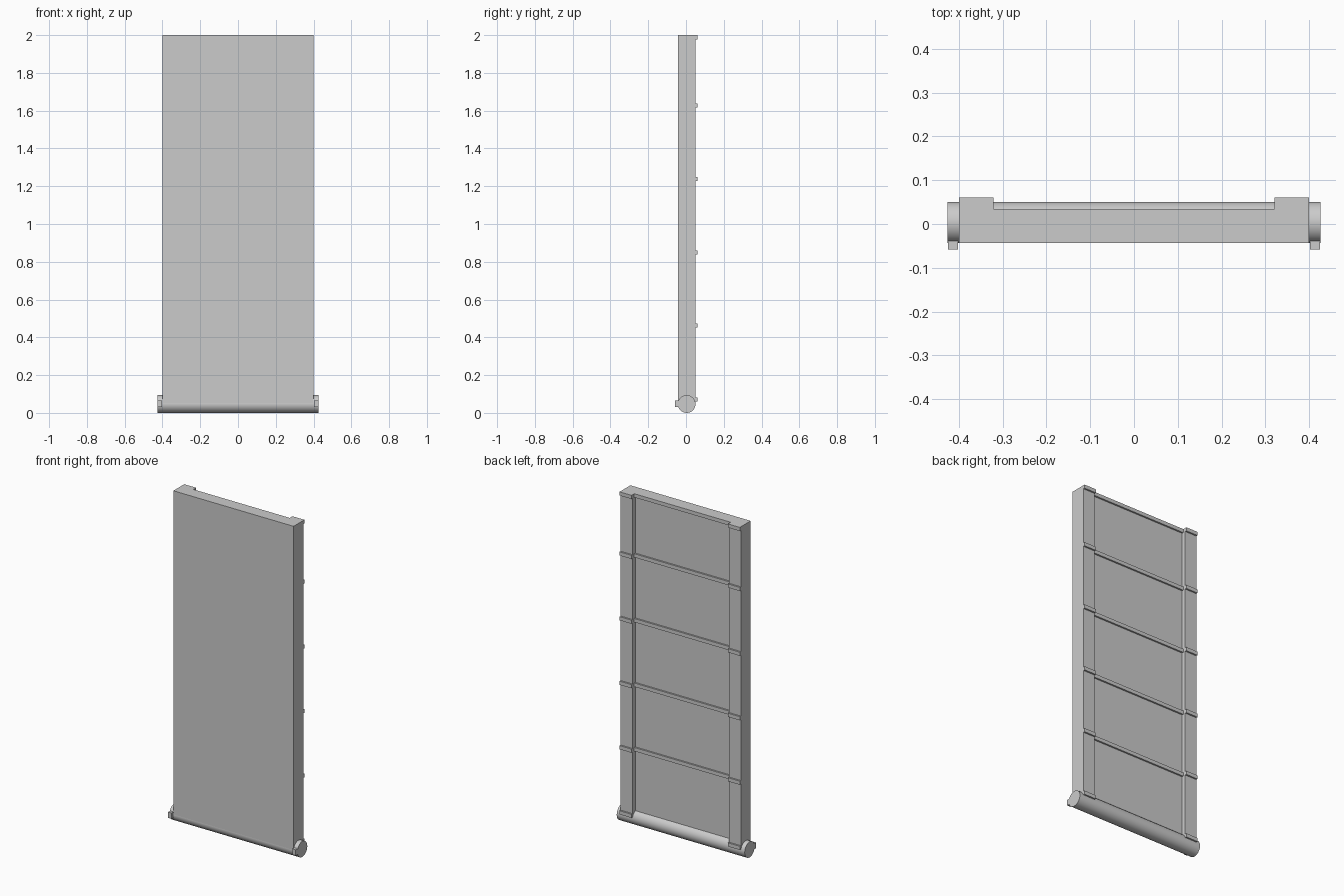
import bpy, math

if "Cube" in bpy.data.objects:
    bpy.data.objects.remove(bpy.data.objects["Cube"])

FRONT = -0.043      # front face of the slab
RECESS = 0.024      # back of the recessed web
BACK = 0.050        # back of the side flanges
RIB = 0.010         # how far ribs stand proud
AXLE_Y, AXLE_R = 0.0035, 0.047


def profile_prism(name, pts, z0, z1):
    """Extrude a closed xy outline from z0 to z1."""
    n = len(pts)
    verts = [(x, y, z) for z in (z0, z1) for x, y in pts]
    faces = [list(range(n))[::-1], list(range(n, 2 * n))]
    faces += [(i, (i + 1) % n, n + (i + 1) % n, n + i) for i in range(n)]
    mesh = bpy.data.meshes.new(name)
    mesh.from_pydata(verts, [], faces)
    obj = bpy.data.objects.new(name, mesh)
    bpy.context.collection.objects.link(obj)
    return obj


def channel(front, web, flange):
    """Channel outline: wide slab with two flanges on the back."""
    right = [(0.40, front), (0.40, flange), (0.321, flange), (0.321, web)]
    return right + [(-x, y) for x, y in reversed(right)]


# Main slab with side flanges
profile_prism("panel", channel(FRONT, RECESS, BACK), 0.047, 2.0)

# Stepped cross ribs following the back contour
for i, z in enumerate((0.07, 0.462, 0.85, 1.238, 1.628, 1.989)):
    profile_prism(f"cross_rib_{i + 1}",
                  channel(0.0, RECESS + RIB, BACK + RIB),
                  z - 0.011, z + 0.011)

# Hinge barrel along the bottom edge
bpy.ops.mesh.primitive_cylinder_add(vertices=32, radius=AXLE_R, depth=0.852,
                                    location=(0, AXLE_Y, AXLE_R),
                                    rotation=(0, math.pi / 2, 0))
bpy.context.object.name = "hinge_barrel"
bpy.ops.object.shade_smooth_by_angle()

# Small stop tabs on the front of each barrel end
for side, label in ((-1, "left"), (1, "right")):
    xs = (side * 0.402, side * 0.425)
    x0, x1 = min(xs), max(xs)
    profile_prism(f"stop_tab_{label}",
                  [(x0, -0.058), (x1, -0.058), (x1, 0.0), (x0, 0.0)],
                  0.031, 0.066)
